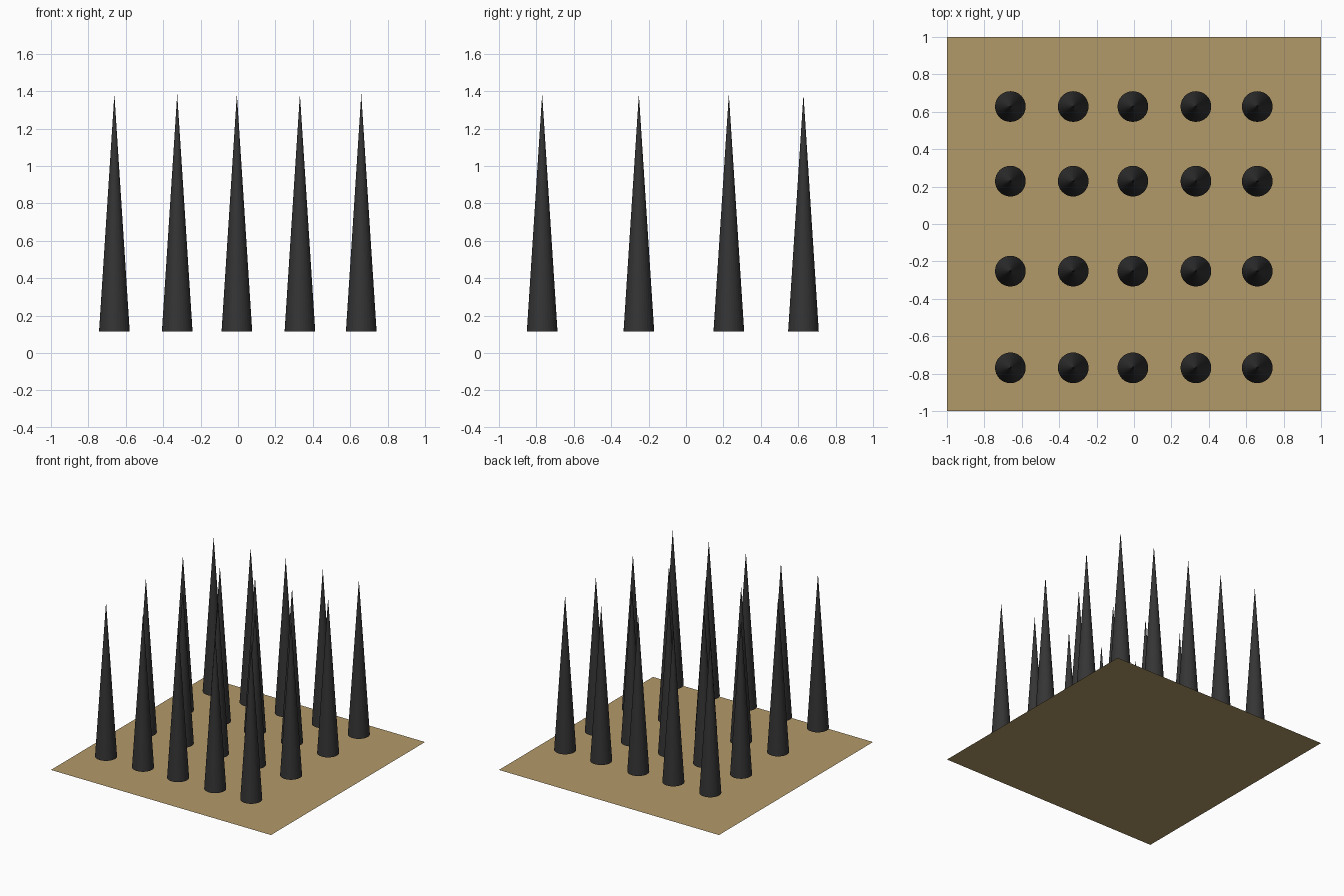
import bpy

if "Cube" in bpy.data.objects:
    bpy.data.objects.remove(bpy.data.objects["Cube"])

def material(name, color):
    m = bpy.data.materials.new(name)
    m.diffuse_color = color
    m.use_nodes = True
    m.node_tree.nodes["Principled BSDF"].inputs["Base Color"].default_value = m.diffuse_color
    return m

tan = material("tan_board", (0.45, 0.32, 0.14, 1))
dark = material("dark_spike", (0.035, 0.035, 0.035, 1))

# Thin flat base sheet
bpy.ops.mesh.primitive_plane_add(size=2, location=(0, 0, 0))
board = bpy.context.object
board.name = "base_board"
board.data.materials.append(tan)

# Grid of tall spikes hovering just above the base
COLUMNS = (-0.661, -0.325, -0.006, 0.331, 0.659)
ROWS = (-0.769, -0.252, 0.229, 0.628)
BOTTOM, TIP, RADIUS = 0.115, 1.385, 0.082

bpy.ops.mesh.primitive_cone_add(vertices=32, radius1=RADIUS, radius2=0, depth=TIP - BOTTOM)
first = bpy.context.object
first.data.materials.append(dark)
for r, y in enumerate(ROWS):
    for c, x in enumerate(COLUMNS):
        spike = first
        if r or c:
            spike = bpy.data.objects.new("spike", first.data)
            bpy.context.collection.objects.link(spike)
        spike.name = f"spike_{r + 1}_{c + 1}"
        spike.location = (x, y, (BOTTOM + TIP) / 2)
